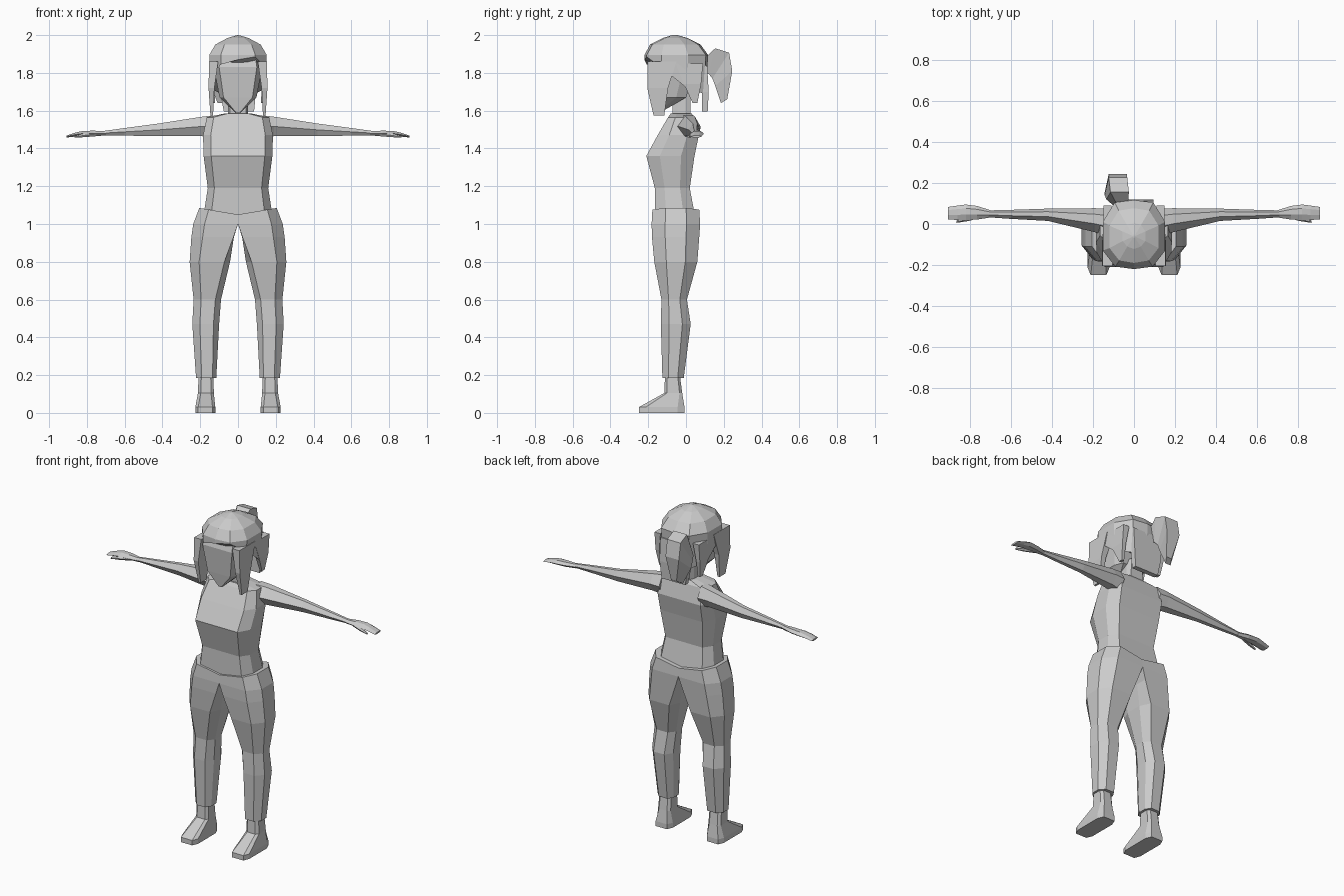
import bpy, bmesh


def loft(name, rings, mirror=False):
    """Skin equal-length rings of points, cap both ends, optionally mirror in x."""
    bm = bmesh.new()
    rows = [[bm.verts.new(p) for p in ring] for ring in rings]
    n = len(rows[0])
    for a, b in zip(rows, rows[1:]):
        for i in range(n):
            j = (i + 1) % n
            bm.faces.new((a[i], a[j], b[j], b[i]))
    bm.faces.new(rows[0][::-1])
    bm.faces.new(rows[-1])
    bmesh.ops.remove_doubles(bm, verts=bm.verts, dist=0.0005)
    bmesh.ops.recalc_face_normals(bm, faces=bm.faces)
    mesh = bpy.data.meshes.new(name)
    bm.to_mesh(mesh)
    bm.free()
    ob = bpy.data.objects.new(name, mesh)
    bpy.context.collection.objects.link(ob)
    if mirror:
        ob.modifiers.new("Mirror", 'MIRROR')
    return ob


def oct_ring(z, x0, x1, yf, yb, c0, c1, cy=0.28, dip=0.0):
    """Chamfered rectangle; c0/c1 are the chamfer widths at the x0/x1 sides."""
    d = (yb - yf) * cy
    d0 = d if c0 > 0 else 0
    pts = [(x0 + c0, yf), (x1 - c1, yf), (x1, yf + d), (x1, yb - d),
           (x1 - c1, yb), (x0 + c0, yb), (x0, yb - d0), (x0, yf + d0)]
    return [(x, y, z - dip * (1 - abs(x) / x1)) for x, y in pts]


def body_ring(z, w, yf, yb, f=0.78):
    c = w * (1 - f)
    return oct_ring(z, -w, w, yf, yb, c, c)


def arm_ring(x, yf, yb, zb, zt):
    d, zm = yb - yf, (zb + zt) / 2
    return [(x, yf, zm), (x, yf + .35 * d, zt), (x, yf + .75 * d, zt),
            (x, yb, zm), (x, yf + .75 * d, zb), (x, yf + .3 * d, zb)]


def box_ring(z, x0, x1, y0, y1):
    return [(x0, y0, z), (x1, y0, z), (x1, y1, z), (x0, y1, z)]


# Upper body and neck
loft("torso", [body_ring(*r) for r in [
    (1.03, .185, -.165, .05), (1.19, .16, -.165, .02), (1.36, .182, -.21, .045),
    (1.47, .185, -.15, .068), (1.565, .165, -.095, .045), (1.585, .07, -.08, .03)]])
loft("neck", [body_ring(*r) for r in [
    (1.56, .055, -.07, .025), (1.70, .05, -.075, .025)]])

# Trousers: each leg starts from the centre line of the hips
legs = [(1.085, 0, .205, -.178, .07, 0, .05, .035),
        (1.0, 0, .237, -.182, .075, 0, .06, 0),
        (.93, .022, .247, -.18, .07, .002, .06, 0),
        (.80, .042, .256, -.168, .06, .03, .05, 0),
        (.60, .09, .235, -.13, .005, .03, .04, 0),
        (.47, .10, .242, -.133, .025, .03, .04, 0),
        (.185, .115, .222, -.125, -.012, .02, .03, 0)]
loft("trouser_leg", [oct_ring(z, a, b, f, k, c, d, .28, dip)
                     for z, a, b, f, k, c, d, dip in legs], True)

# Ankles and feet
loft("foot", [oct_ring(z, a, b, f, k, .015, .015, .15) for z, a, b, f, k in [
    (0, .12, .226, -.25, -.008), (.03, .12, .226, -.25, -.008),
    (.105, .128, .212, -.115, -.02), (.22, .13, .208, -.11, -.035)]], True)

# Arms, hands, thumbs
loft("arm", [arm_ring(*r) for r in [
    (.13, -.06, .075, 1.455, 1.575), (.19, -.04, .077, 1.465, 1.568),
    (.42, .015, .075, 1.465, 1.532), (.60, .025, .069, 1.468, 1.508),
    (.73, .034, .066, 1.47, 1.49)]], True)
loft("hand", [arm_ring(*r) for r in [
    (.70, .032, .067, 1.468, 1.492), (.765, .022, .088, 1.466, 1.494),
    (.82, .02, .095, 1.466, 1.493), (.86, .02, .09, 1.463, 1.484),
    (.908, .022, .083, 1.458, 1.468)]], True)
loft("thumb", [arm_ring(*r) for r in [
    (.75, .03, .06, 1.465, 1.488), (.81, .014, .036, 1.46, 1.48),
    (.865, .006, .018, 1.457, 1.467)]], True)

# Head with pointed chin
loft("head", [body_ring(*r) for r in [
    (1.588, .012, -.175, -.14), (1.67, .098, -.185, .0),
    (1.83, .128, -.2, .06), (1.93, .11, -.17, .04)]])


# Hair cap: ten-sided crown with a parted fringe and a lower back edge
def cap_ring(w, yf, yb, zs):
    d = yb - yf
    pts = [(0, yf - .012), (.6, yf), (1, yf + .25 * d), (1, yb - .3 * d), (.62, yb)]
    pts += [(0, yb + .012)] + [(-x, y) for x, y in pts[:0:-1]]
    return [(x * w, y, z) for (x, y), z in zip(pts, zs)]


edge = [1.87, 1.885, 1.83, 1.72, 1.69, 1.69, 1.69, 1.72, 1.83, 1.845]
loft("hair_cap", [cap_ring(.148, -.208, .095, edge),
                  cap_ring(.152, -.208, .105, [1.895] * 10),
                  cap_ring(.12, -.178, .065, [1.95] * 10),
                  cap_ring(.055, -.11, -.005, [1.985] * 10),
                  cap_ring(.004, -.062, -.058, [2.0] * 10)])

# Hanging locks
loft("side_lock", [box_ring(*r) for r in [
    (1.86, .105, .153, -.205, -.05), (1.72, .125, .156, -.205, -.095),
    (1.575, .132, .146, -.172, -.115)]], True)
loft("rear_side_lock", [box_ring(*r) for r in [
    (1.85, .11, .15, -.055, .09), (1.74, .125, .15, -.01, .08),
    (1.64, .122, .138, .035, .06)]], True)
loft("back_hair", [box_ring(*r) for r in [
    (1.84, -.095, .095, .06, .112), (1.70, -.095, .095, .085, .12),
    (1.595, -.075, .085, .085, .115)]])

# Ponytail: inner and outer profile points with a half width
tail = [(.09, 1.80, .09, 1.87, .025, -.065), (.12, 1.795, .155, 1.93, .045, -.08),
        (.14, 1.77, .228, 1.907, .045, -.088), (.155, 1.73, .245, 1.81, .045, -.088),
        (.185, 1.64, .218, 1.66, .018, -.08)]
loft("ponytail", [[(c - h - .01, yi, zi), (c + h - .01, yi, zi),
                   (c + h + .01, yo, zo), (c - h + .01, yo, zo)]
                  for yi, zi, yo, zo, h, c in tail])
